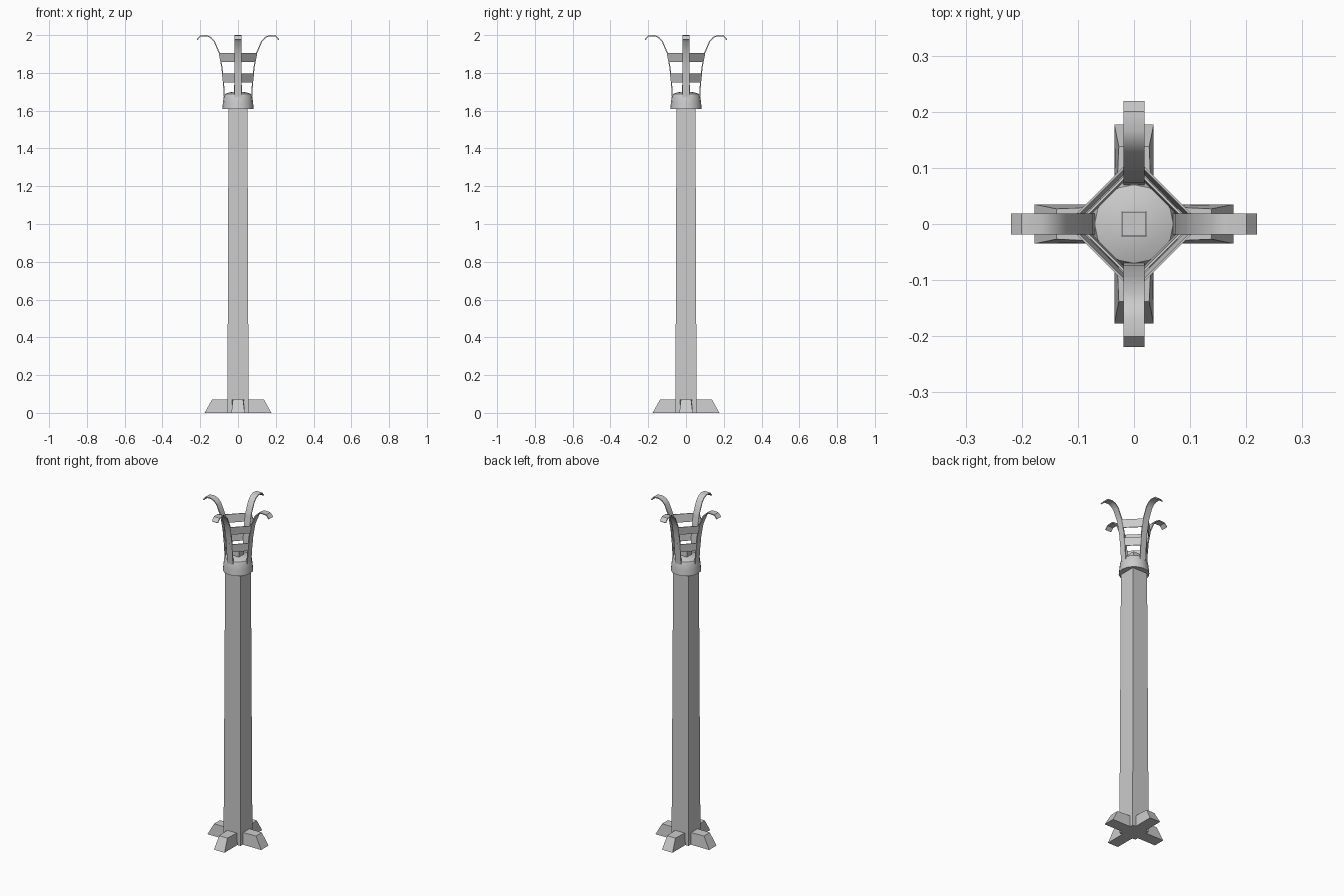
import bpy, math
from mathutils import Matrix

if "Cube" in bpy.data.objects:
    bpy.data.objects.remove(bpy.data.objects["Cube"])


def make(name, verts, faces, smooth=None, turn=0):
    me = bpy.data.meshes.new(name)
    me.from_pydata(verts, [], faces)
    me.transform(Matrix.Rotation(turn, 4, 'Z'))
    ob = bpy.data.objects.new(name, me)
    bpy.context.collection.objects.link(ob)
    bpy.context.view_layer.objects.active = ob
    for o in bpy.context.selected_objects:
        o.select_set(False)
    ob.select_set(True)
    # consistent outward normals
    bpy.ops.object.mode_set(mode='EDIT')
    bpy.ops.mesh.select_all(action='SELECT')
    bpy.ops.mesh.normals_make_consistent(inside=False)
    bpy.ops.object.mode_set(mode='OBJECT')
    if smooth:
        bpy.ops.object.shade_smooth_by_angle(angle=math.radians(smooth))
    return ob


def loft(name, rings, closed=False, smooth=None, turn=0):
    """Skin a list of equal-length rings; cap the ends or join them up."""
    n, m = len(rings[0]), len(rings)
    verts = [v for r in rings for v in r]
    faces = [(i * n + j, i * n + (j + 1) % n,
              (i + 1) % m * n + (j + 1) % n, (i + 1) % m * n + j)
             for i in range(m if closed else m - 1) for j in range(n)]
    if not closed:
        faces += [tuple(range(n))[::-1], tuple(range((m - 1) * n, m * n))]
    return make(name, verts, faces, smooth, turn)


def square(h, z):
    return [(-h, -h, z), (h, -h, z), (h, h, z), (-h, h, z)]


def circle(r, z, n=16):
    return [(r * math.cos(2 * math.pi * k / n), r * math.sin(2 * math.pi * k / n), z)
            for k in range(n)]


def diamond(r, z, w=0.019):
    """Diamond with clipped corners, the outline of a cage band."""
    return [(r, -w, z), (r, w, z), (w, r, z), (-w, r, z),
            (-r, w, z), (-r, -w, z), (-w, -r, z), (w, -r, z)]


# Tapered square shaft and the small stub inside the cage
loft("shaft", [square(0.056, 0), square(0.050, 1.63)])
loft("inner_stub", [square(0.024, 1.66), square(0.021, 1.735)])

# Rounded collar on top of the shaft
loft("collar", [circle(r, z) for r, z in
                [(0.083, 1.61), (0.080, 1.64), (0.076, 1.675), (0.070, 1.688),
                 (0.045, 1.697), (0.015, 1.70)]], smooth=40)

# Centre line of a curling prong, as radius and height
path = [(0.072, 1.67), (0.077, 1.75), (0.085, 1.83), (0.099, 1.905), (0.126, 1.968),
        (0.145, 1.988), (0.166, 1.997), (0.199, 1.995), (0.217, 1.975)]
T, W = 0.003, 0.019
for k in range(4):
    a = k * math.pi / 2
    # Splayed foot
    loft(f"foot_{k + 1}", [
        [(0.03, -0.035, 0), (0.177, -0.035, 0), (0.177, 0.035, 0), (0.03, 0.035, 0)],
        [(0.03, -0.032, 0.07), (0.138, -0.027, 0.07), (0.138, 0.027, 0.07), (0.03, 0.032, 0.07)],
    ], turn=a)
    # Curling prong: thin strip swept along the path
    rings = []
    for i, (x, z) in enumerate(path):
        x0, z0 = path[max(i - 1, 0)]
        x1, z1 = path[min(i + 1, len(path) - 1)]
        d = math.hypot(x1 - x0, z1 - z0)
        nx, nz = (z1 - z0) / d * T, -(x1 - x0) / d * T
        rings.append([(x - nx, -W, z - nz), (x + nx, -W, z + nz),
                      (x + nx, W, z + nz), (x - nx, W, z - nz)])
    loft(f"prong_{k + 1}", rings, smooth=40, turn=a)

# Two flat bands tying the prongs together
for name, z0, r0, z1, r1 in [("lower_band", 1.75, 0.077, 1.797, 0.082),
                             ("upper_band", 1.858, 0.090, 1.905, 0.099)]:
    loft(name, [diamond(r0 + T, z0), diamond(r1 + T, z1),
                diamond(r1 - T, z1), diamond(r0 - T, z0)], closed=True)
